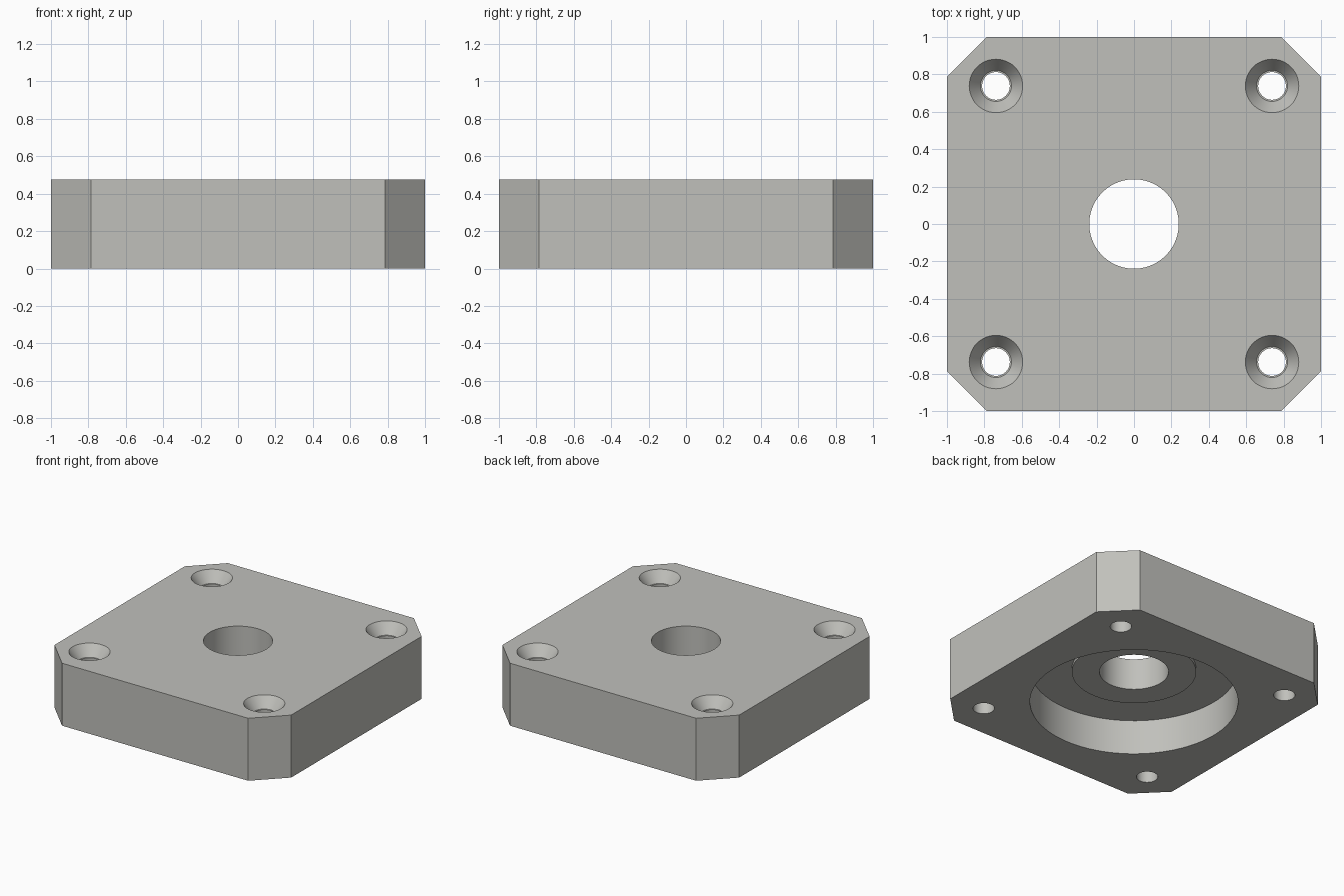
import bpy, bmesh, math

if "Cube" in bpy.data.objects:
    bpy.data.objects.remove(bpy.data.objects["Cube"])

H = 0.477          # plate thickness
C = 0.786          # where the corner chamfers begin
SCREW = 0.738      # screw hole offset from centre

metal = bpy.data.materials.new("light grey metal")
metal.diffuse_color = (0.53, 0.53, 0.50, 1)
metal.use_nodes = True
metal.node_tree.nodes["Principled BSDF"].inputs["Base Color"].default_value = metal.diffuse_color


def finish(name, bm):
    bmesh.ops.recalc_face_normals(bm, faces=bm.faces)
    mesh = bpy.data.meshes.new(name)
    bm.to_mesh(mesh)
    bm.free()
    mesh.materials.append(metal)
    obj = bpy.data.objects.new(name, mesh)
    bpy.context.collection.objects.link(obj)
    return obj


def lathe(bm, profile, cx=0, cy=0, n=64):
    """Closed solid of revolution from (radius, z) points, capped at both ends."""
    rings = [[bm.verts.new((cx + r * math.cos(2 * math.pi * i / n),
                            cy + r * math.sin(2 * math.pi * i / n), z))
              for i in range(n)] for r, z in profile]
    for a, b in zip(rings, rings[1:]):
        for i in range(n):
            j = (i + 1) % n
            bm.faces.new((a[i], a[j], b[j], b[i]))
    bm.faces.new(rings[0][::-1])
    bm.faces.new(rings[-1])


# Square plate with chamfered corners
bm = bmesh.new()
outline = [(C, -1), (1, -C), (1, C), (C, 1), (-C, 1), (-1, C), (-1, -C), (-C, -1)]
base = bm.faces.new([bm.verts.new((x, y, 0)) for x, y in outline])
top = bmesh.ops.extrude_face_region(bm, geom=[base])["geom"]
bmesh.ops.translate(bm, vec=(0, 0, H),
                    verts=[v for v in top if isinstance(v, bmesh.types.BMVert)])
plate = finish("mounting_plate", bm)

# Underside recess with a low raised ring around the centre bore
bm = bmesh.new()
lathe(bm, [(0.72, -0.1), (0.72, 0.264), (0.43, 0.264),
           (0.43, 0.238), (0.239, 0.238), (0.239, 0.6)], n=96)
recess = finish("recess_cutter", bm)

# Four countersunk screw holes
bm = bmesh.new()
for sx in (-1, 1):
    for sy in (-1, 1):
        lathe(bm, [(0.074, -0.1), (0.074, H - 0.081), (0.083, H - 0.081),
                   (0.143, H), (0.203, H + 0.081)], sx * SCREW, sy * SCREW, 48)
screws = finish("screw_hole_cutter", bm)

# Cut the holes, then drop the cutters
bpy.context.view_layer.objects.active = plate
plate.select_set(True)
for cutter in (recess, screws):
    mod = plate.modifiers.new(cutter.name, 'BOOLEAN')
    mod.operation = 'DIFFERENCE'
    mod.solver = 'EXACT'
    mod.object = cutter
    bpy.ops.object.modifier_apply(modifier=mod.name)
    bpy.data.objects.remove(cutter)

bpy.ops.object.shade_smooth_by_angle(angle=math.radians(25))
